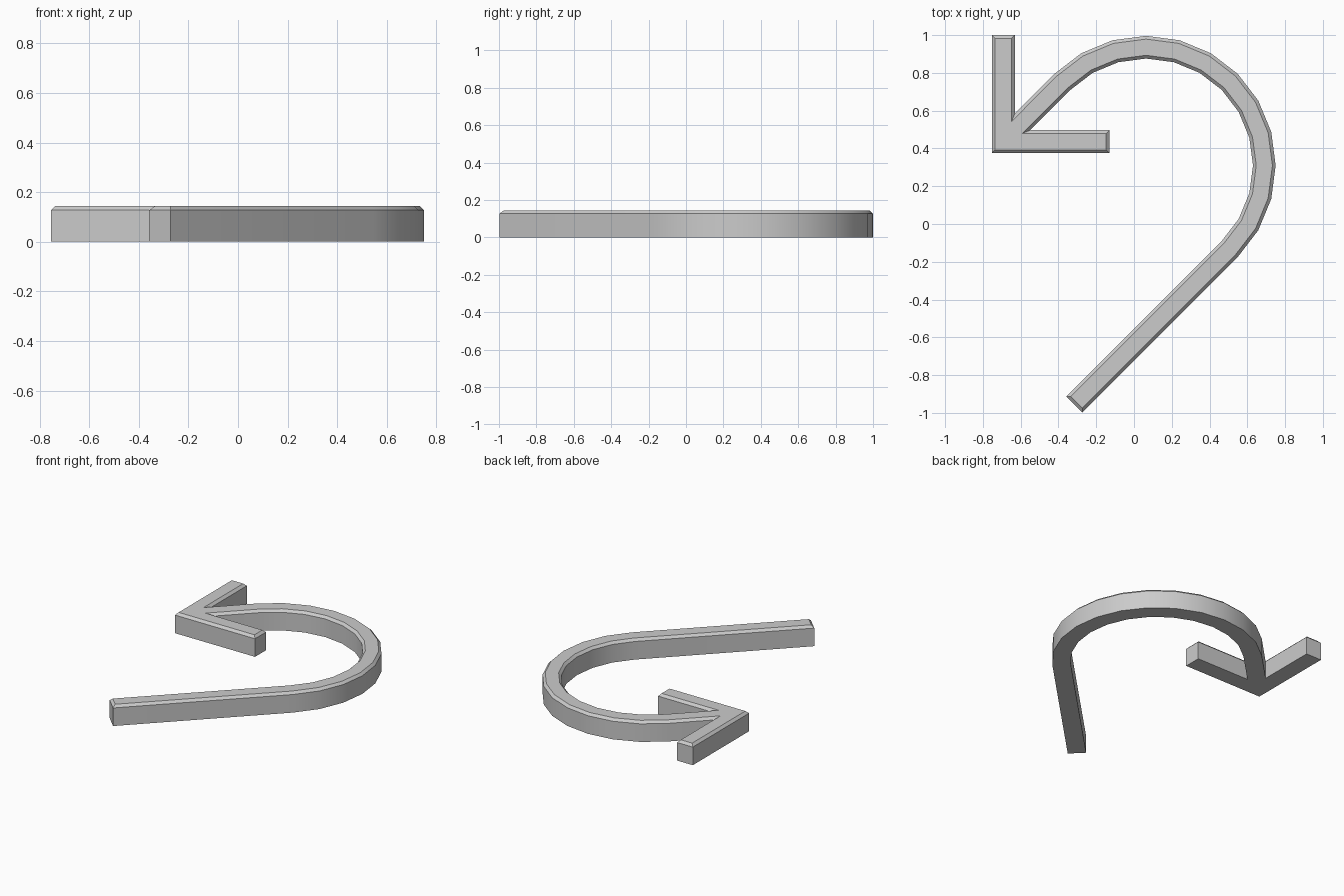
import bpy, bmesh, math
from mathutils import Vector

if "Cube" in bpy.data.objects:
    bpy.data.objects.remove(bpy.data.objects["Cube"])

HEIGHT, CHAMFER = 0.144, 0.017
CX, CY, R_IN, R_OUT, STEPS = 0.064, 0.31, 0.566, 0.686, 12


def arc(radius, start, end):
    angles = [math.radians(start + (end - start) * i / STEPS) for i in range(STEPS + 1)]
    return [(CX + radius * math.cos(a), CY + radius * math.sin(a)) for a in angles]


def inset(points, d):
    """Mitred inward offset of a counter-clockwise outline."""
    result = []
    for i, p in enumerate(points):
        e1 = (p - points[i - 1]).normalized()
        e2 = (points[(i + 1) % len(points)] - p).normalized()
        n1, n2 = Vector((-e1.y, e1.x)), Vector((-e2.y, e2.x))
        result.append(p + (n1 + n2) * d / (1 + n1.dot(n2)))
    return result


# Outline: arrowhead lower arm, inner bend, tail end, outer bend, upper arm
outline = [(-0.753, 0.375), (-0.13, 0.375), (-0.13, 0.497), (-0.549, 0.497)]
outline += arc(R_IN, 135, -45)
outline += [(-0.358, -0.913), (-0.273, -0.998)]
outline += arc(R_OUT, -45, 135)
outline += [(-0.631, 0.584), (-0.631, 1.0), (-0.753, 1.0)]
outline = [Vector(p) for p in outline]

# Solid: vertical walls, chamfered top rim, flat top and bottom
bm = bmesh.new()
layers = [(outline, 0), (outline, HEIGHT - CHAMFER), (inset(outline, CHAMFER), HEIGHT)]
rings = [[bm.verts.new((p.x, p.y, z)) for p in pts] for pts, z in layers]
n = len(outline)
for low, high in zip(rings, rings[1:]):
    for i in range(n):
        j = (i + 1) % n
        bm.faces.new((low[i], low[j], high[j], high[i]))
bm.faces.new(rings[0][::-1])
bm.faces.new(rings[-1])

mesh = bpy.data.meshes.new("curved_arrow")
bm.to_mesh(mesh)
bm.free()
arrow = bpy.data.objects.new("curved_arrow", mesh)
bpy.context.collection.objects.link(arrow)

# Smooth bend with crisp chamfer edges
bpy.context.view_layer.objects.active = arrow
arrow.select_set(True)
bpy.ops.object.shade_smooth_by_angle(angle=math.radians(30))
